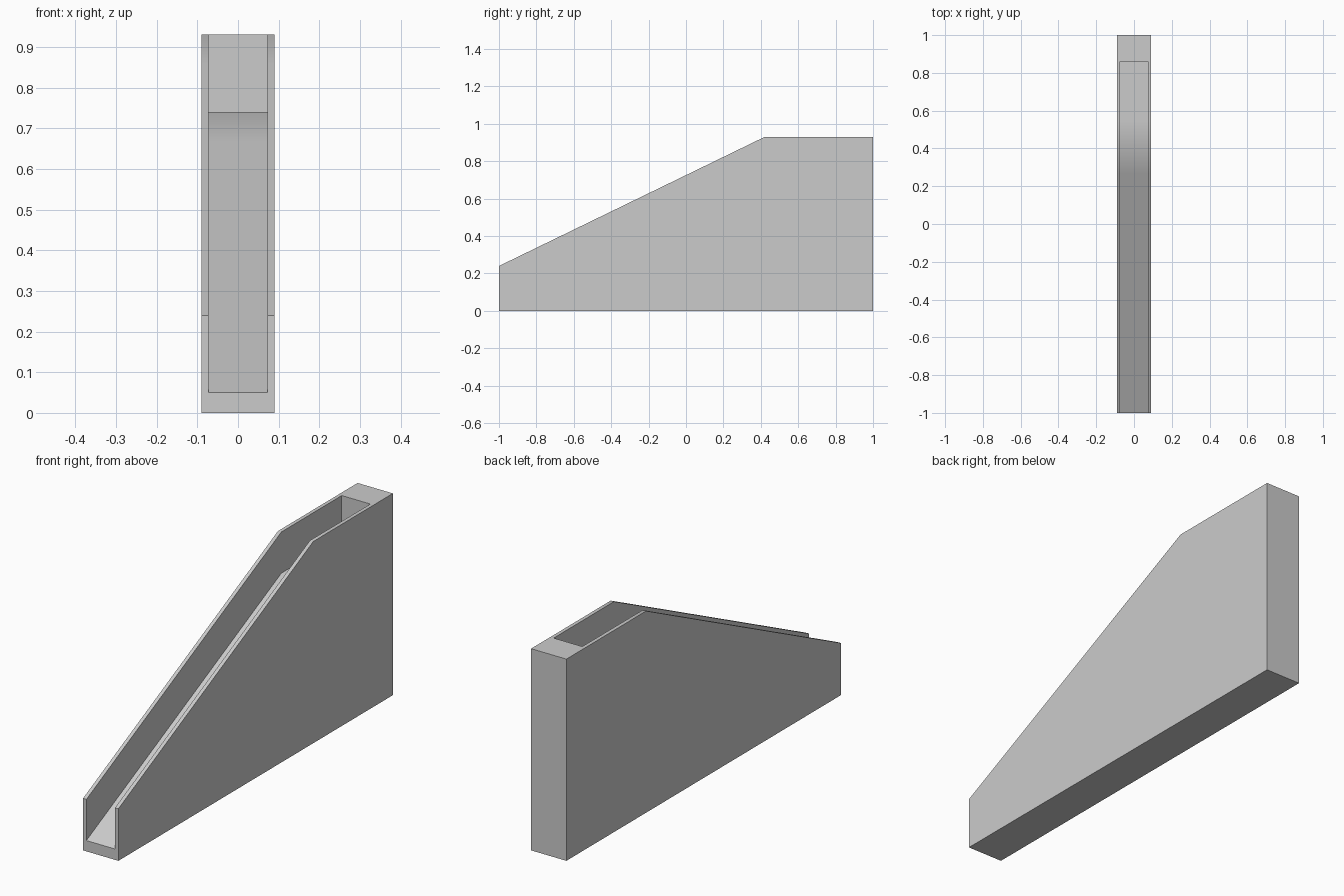
import bpy, bmesh

if "Cube" in bpy.data.objects:
    bpy.data.objects.remove(bpy.data.objects["Cube"])

W, WI = 0.09, 0.073            # outer and channel half widths
SLOPE = 0.69 / 1.42
WALL = 0.19                    # height of the side walls above the channel floor


def rim_height(y):
    return min(0.93, 0.93 + SLOPE * (y - 0.42))


bm = bmesh.new()

# U-shaped section at each station; the loops either side of the crest keep its soft shading local
rings = []
for y in (-1, 0.27, 0.42, 0.55, 0.86):
    top = rim_height(y)
    floor = top - WALL
    section = [(-W, 0), (W, 0), (W, top), (WI, top),
               (WI, floor), (-WI, floor), (-WI, top), (-W, top)]
    rings.append([bm.verts.new((x, y, z)) for x, z in section])

# Chute skin between the stations
for a, b in zip(rings, rings[1:]):
    for i in range(8):
        j = (i + 1) % 8
        bm.faces.new((a[i], a[j], b[j], b[i]))

# Open front end
bm.faces.new(rings[0])

# Channel end wall and the solid block behind it
r = rings[-1]
bm.faces.new((r[3], r[4], r[5], r[6]))
back = [bm.verts.new((x, 1, z)) for x, z in ((-W, 0), (W, 0), (W, 0.93), (-W, 0.93))]
bm.faces.new((r[0], r[1], back[1], back[0]))
bm.faces.new((r[1], r[2], back[2], back[1]))
bm.faces.new((r[2], r[3], r[6], r[7], back[3], back[2]))
bm.faces.new((r[7], r[0], back[0], back[3]))
bm.faces.new(back)
bmesh.ops.recalc_face_normals(bm, faces=bm.faces)

mesh = bpy.data.meshes.new("sloped_chute")
bm.to_mesh(mesh)
bm.free()
chute = bpy.data.objects.new("sloped_chute", mesh)
bpy.context.collection.objects.link(chute)

# Soft crest, sharp right-angle edges
bpy.context.view_layer.objects.active = chute
chute.select_set(True)
bpy.ops.object.shade_smooth_by_angle(angle=0.5236)
